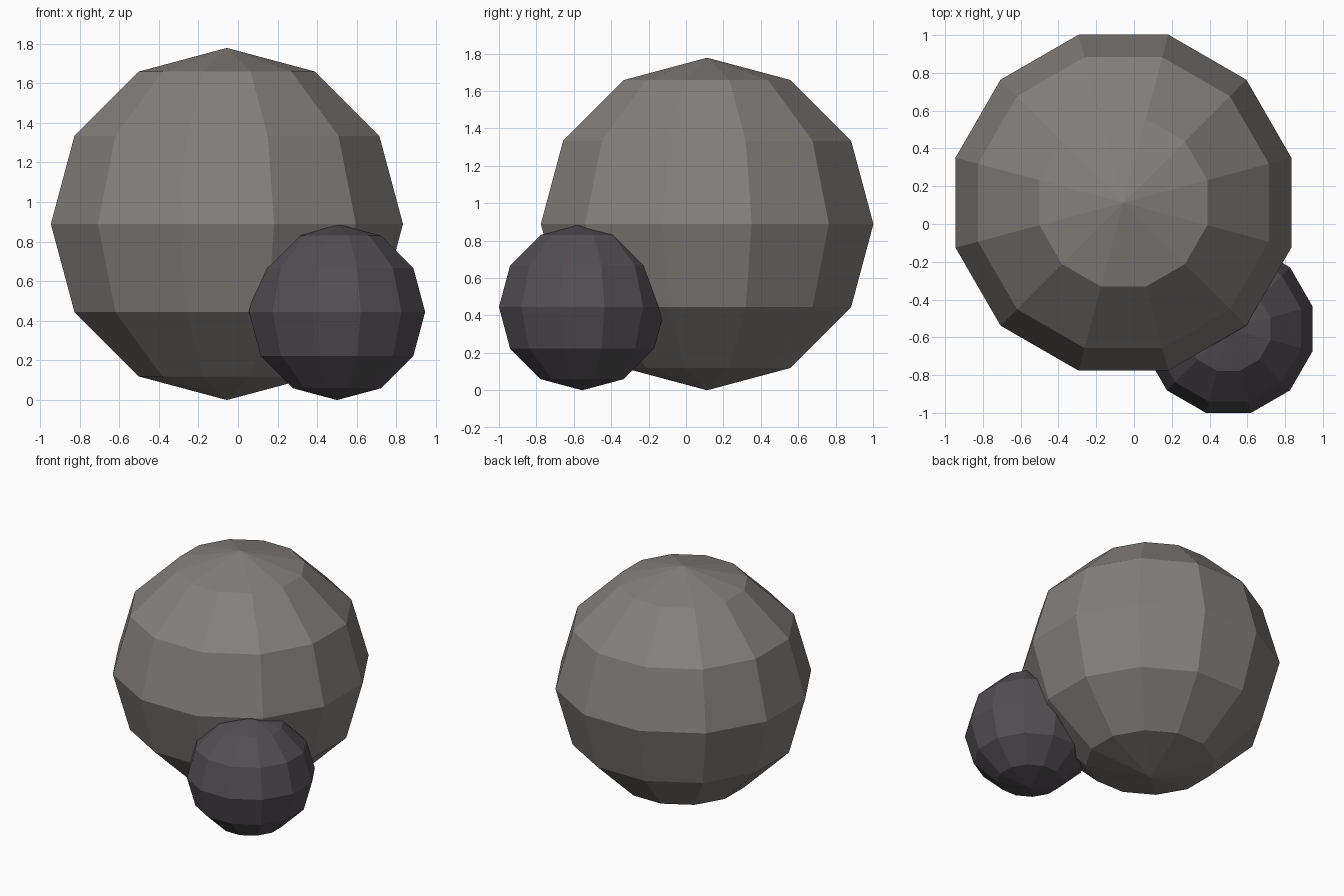
import bpy
import math

if "Cube" in bpy.data.objects:
    bpy.data.objects.remove(bpy.data.objects["Cube"])


def material(name, rgb):
    m = bpy.data.materials.new(name)
    m.diffuse_color = (*rgb, 1.0)
    m.use_nodes = True
    m.node_tree.nodes["Principled BSDF"].inputs["Base Color"].default_value = m.diffuse_color
    return m


def boulder(name, centre, half_size, mat):
    # Faceted 12 x 6 sphere, turned so flat sides face the axes
    bpy.ops.mesh.primitive_uv_sphere_add(segments=12, ring_count=6, radius=1)
    ob = bpy.context.object
    ob.name = name
    wide = half_size / math.cos(math.radians(15))
    ob.scale = (wide, wide, half_size)
    ob.rotation_euler.z = math.radians(15)
    ob.location = (*centre, half_size)
    ob.data.materials.append(mat)
    bpy.ops.object.shade_flat()
    return ob


grey = material("stone grey", (0.23, 0.215, 0.205))
dark = material("dark stone", (0.085, 0.076, 0.085))

# Large stone with a half-size one resting against its front right
boulder("large_boulder", (-0.056, 0.113), 0.889, grey)
boulder("small_boulder", (0.5, -0.555), 0.445, dark)
